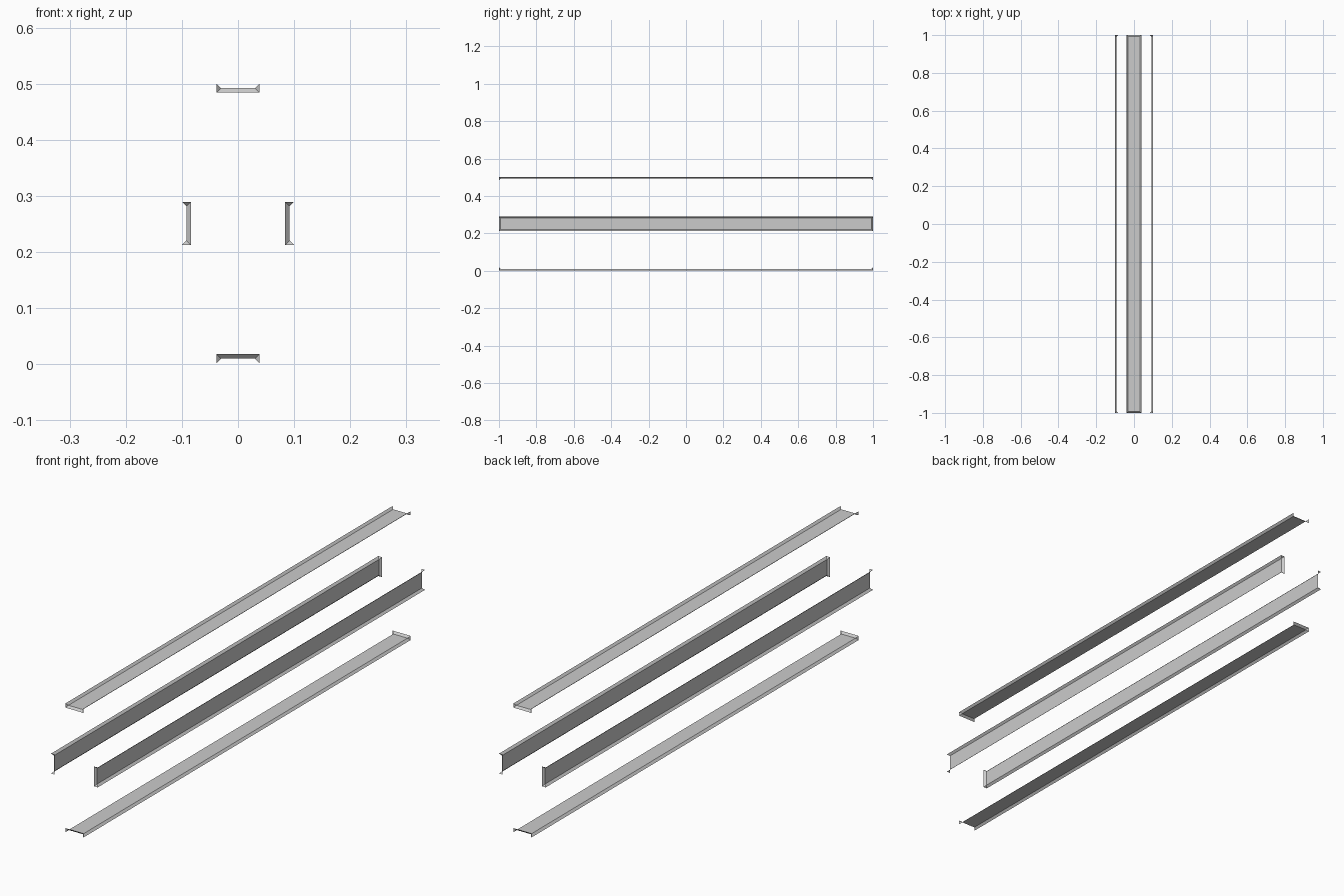
import bpy
import bmesh
from mathutils import Matrix, Vector
from math import radians

if "Cube" in bpy.data.objects:
    bpy.data.objects.remove(bpy.data.objects["Cube"])

HALF_W, HALF_L = 0.0385, 1.0   # outer half width and half length of a strip
RIM, LIP = 0.008, 0.008        # rim width in plan, rim height above / below the floor


def channel_strip(name, location, angle):
    """Thin strip: side rims bend outward, end rims bend inward, corners joined by triangles."""
    bm = bmesh.new()
    signs = [(-1, -1), (1, -1), (1, 1), (-1, 1)]
    floor = [bm.verts.new((sx * (HALF_W - RIM), sy * (HALF_L - RIM), -LIP)) for sx, sy in signs]
    high = [bm.verts.new((sx * HALF_W, sy * HALF_L, 0)) for sx, sy in signs]
    low = [bm.verts.new((sx * HALF_W, sy * HALF_L, -2 * LIP)) for sx, sy in signs]
    bm.faces.new(floor)
    for i in range(4):
        j = (i + 1) % 4
        rim = low if i % 2 == 0 else high       # even edges are the ends
        bm.faces.new((floor[i], rim[i], rim[j], floor[j]))
        # corner gusset between end rim and side rim
        tri = (floor[i], high[i], low[i]) if i % 2 == 0 else (floor[i], low[i], high[i])
        bm.faces.new(tri)
    bm.transform(Matrix.Translation(Vector(location)) @ Matrix.Rotation(radians(angle), 4, 'Y'))
    mesh = bpy.data.meshes.new(name)
    bm.to_mesh(mesh)
    bm.free()
    obj = bpy.data.objects.new(name, mesh)
    bpy.context.collection.objects.link(obj)


# Four strips facing outward around the long axis
channel_strip("top_strip", (0, 0, 0.5), 0)
channel_strip("right_strip", (0.1, 0, 0.251), 90)
channel_strip("bottom_strip", (0, 0, 0.002), 180)
channel_strip("left_strip", (-0.1, 0, 0.251), 270)
